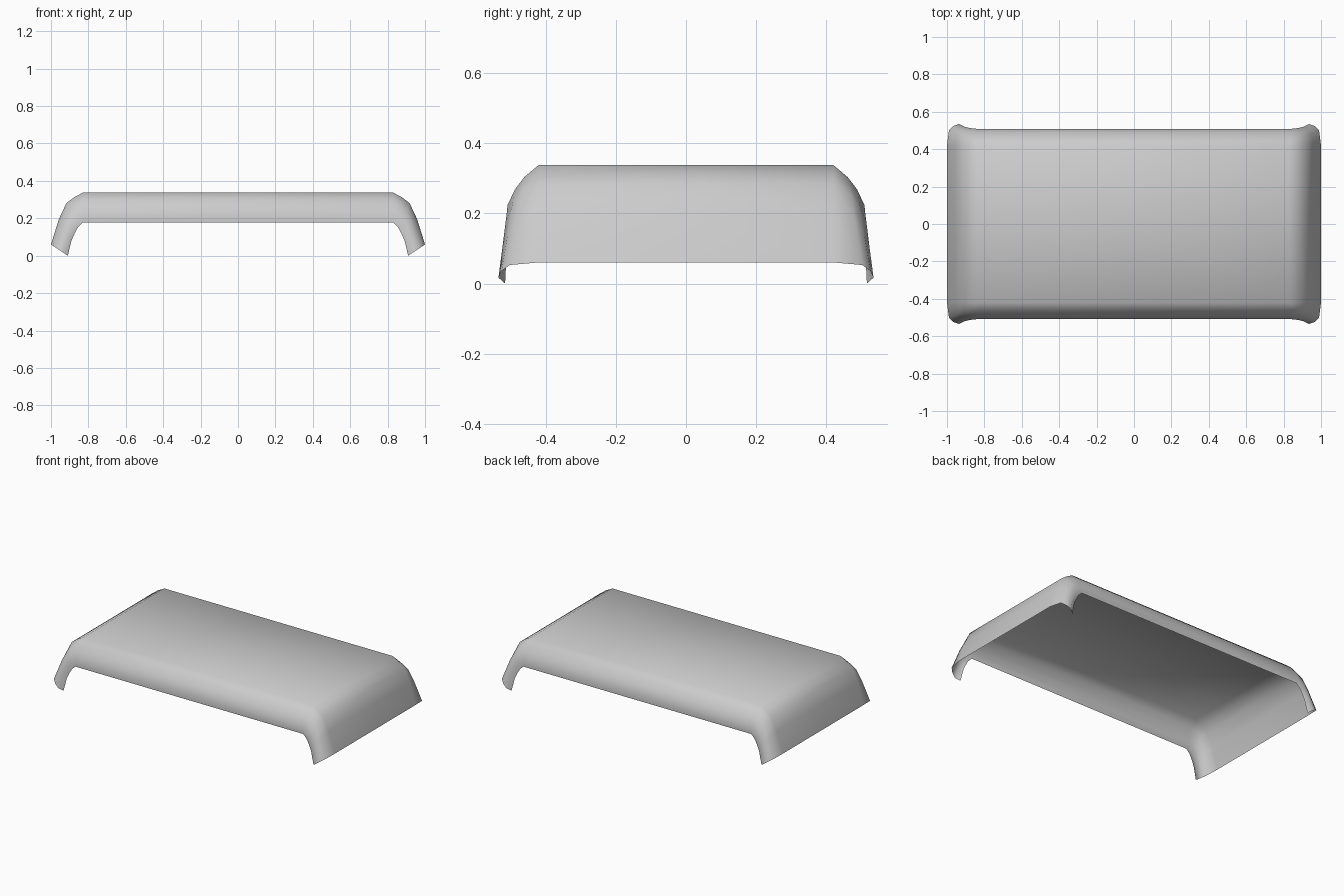
import bpy, bmesh

if "Cube" in bpy.data.objects:
    bpy.data.objects.remove(bpy.data.objects["Cube"])

# Stations from middle to end: outer (x, z), inner (x, z), blend to end section
stations = [
    ((0.00, 0.34), (0.00, 0.18), 0.0),
    ((0.83, 0.34), (0.83, 0.18), 0.0),
    ((0.877, 0.315), (0.855, 0.155), 0.1),
    ((0.917, 0.285), (0.872, 0.125), 0.25),
    ((0.957, 0.20), (0.89, 0.085), 0.5),
    ((1.00, 0.063), (0.91, 0.003), 1.0),
]
# Section points: (half width, depth fraction) in the middle and at the end
mid = [(0, 0), (0.42, 0), (0.46, 0.21), (0.487, 0.43), (0.508, 0.71), (0.507, 1)]
end = [(0, 0), (0.42, 0), (0.502, 0.12), (0.525, 0.40), (0.534, 0.72), (0.515, 1)]

# Quarter of the cover, skinned between stations
bm = bmesh.new()
rows = []
for (ox, oz), (ix, iz), b in stations:
    row = []
    for (y0, t0), (y1, t1) in zip(mid, end):
        y, t = y0 + (y1 - y0) * b, t0 + (t1 - t0) * b
        row.append(bm.verts.new((ox + (ix - ox) * t, y, oz + (iz - oz) * t - 0.003)))
    rows.append(row)
for r, s in zip(rows, rows[1:]):
    for j in range(len(r) - 1):
        bm.faces.new((r[j], s[j], s[j + 1], r[j + 1])).smooth = True

# Mirror to all four quarters
for axis in (0, 1):
    geom = bm.verts[:] + bm.edges[:] + bm.faces[:]
    dup = bmesh.ops.duplicate(bm, geom=geom)["geom"]
    for v in dup:
        if isinstance(v, bmesh.types.BMVert):
            v.co[axis] *= -1
    bmesh.ops.reverse_faces(bm, faces=[f for f in dup if isinstance(f, bmesh.types.BMFace)])
    bmesh.ops.remove_doubles(bm, verts=bm.verts[:], dist=0.0005)

mesh = bpy.data.meshes.new("curved_cover")
bm.to_mesh(mesh)
bm.free()
cover = bpy.data.objects.new("curved_cover", mesh)
bpy.context.collection.objects.link(cover)
